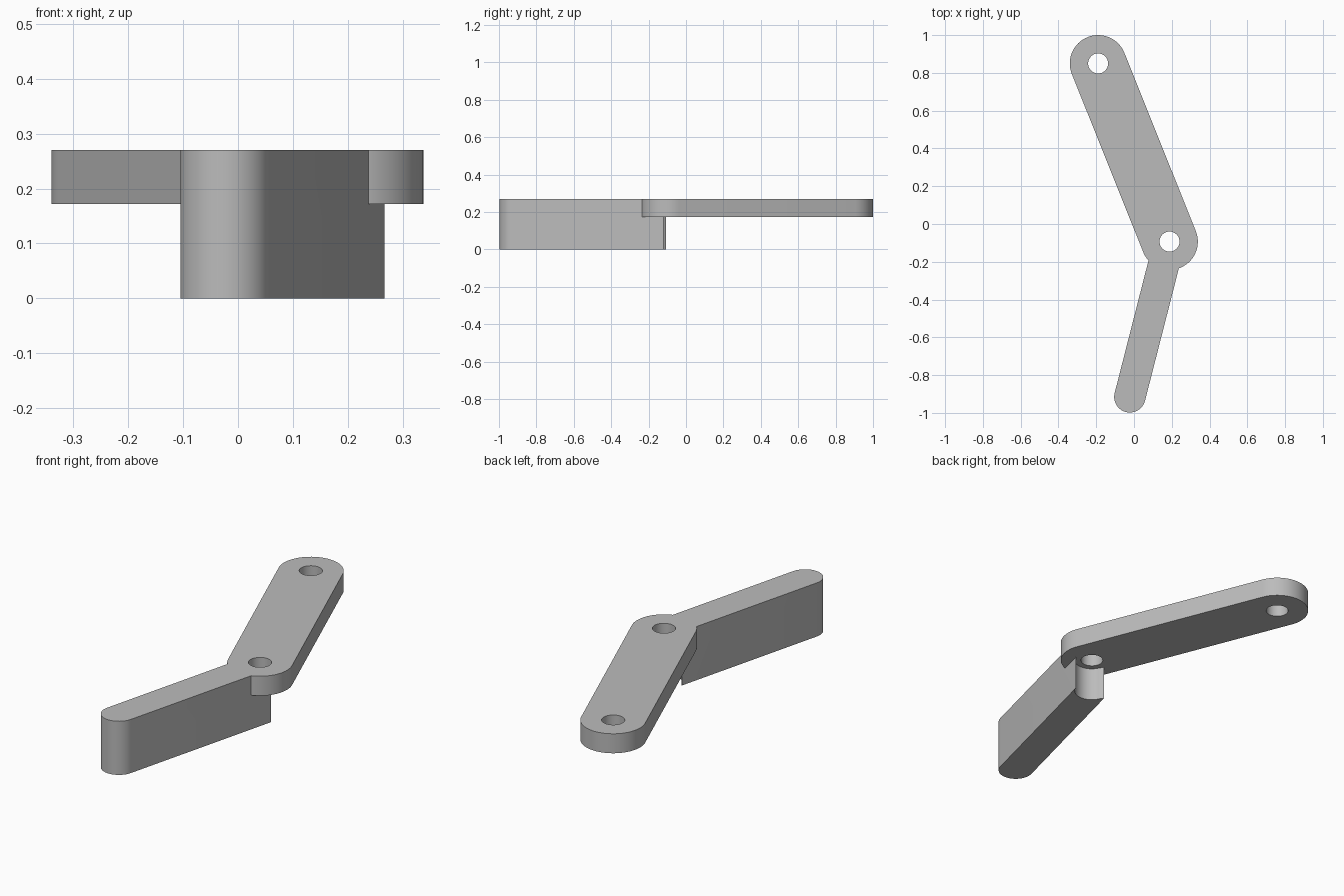
import bpy, bmesh
from math import cos, sin, pi, atan2, radians
from mathutils import Vector

cube = bpy.data.objects.get("Cube")
if cube:
    bpy.data.objects.remove(cube, do_unlink=True)

PIVOT = Vector((0.188, -0.093))
FAR = Vector((-0.19, 0.85))
TIP = Vector((-0.022, -0.915))
TOP, PLATE_BOTTOM = 0.27, 0.172
PLATE_R, BAR_R, HOLE_R = 0.15, 0.083, 0.053

grey = bpy.data.materials.new("light_grey")
grey.use_nodes = True
grey.diffuse_color = (0.5, 0.5, 0.5, 1)
grey.node_tree.nodes["Principled BSDF"].inputs["Base Color"].default_value = (0.5, 0.5, 0.5, 1)


def arc(center, radius, start, end, steps=32):
    """Points along an arc, angles in radians."""
    return [center + radius * Vector((cos(a), sin(a)))
            for a in (start + (end - start) * i / steps for i in range(steps + 1))]


def prism(name, outline, z0, z1):
    """Extrude a closed outline between two heights."""
    bm = bmesh.new()
    face = bm.faces.new([bm.verts.new((p.x, p.y, z0)) for p in outline])
    new = bmesh.ops.extrude_face_region(bm, geom=[face])["geom"]
    bmesh.ops.translate(bm, vec=(0, 0, z1 - z0),
                        verts=[v for v in new if isinstance(v, bmesh.types.BMVert)])
    bmesh.ops.recalc_face_normals(bm, faces=bm.faces)
    mesh = bpy.data.meshes.new(name)
    bm.to_mesh(mesh)
    bm.free()
    mesh.materials.append(grey)
    obj = bpy.data.objects.new(name, mesh)
    bpy.context.collection.objects.link(obj)
    return obj


def combine(target, other, operation):
    """Apply a boolean and remove the helper."""
    mod = target.modifiers.new("join", 'BOOLEAN')
    mod.operation, mod.solver, mod.object = operation, 'EXACT', other
    bpy.context.view_layer.objects.active = target
    bpy.ops.object.modifier_apply(modifier=mod.name)
    bpy.data.objects.remove(other, do_unlink=True)


# Flat plate with two rounded ends
along = FAR - PIVOT
ang = atan2(along.y, along.x)
outline = (arc(FAR, PLATE_R, ang - pi / 2, ang + pi / 2)
           + arc(PIVOT, PLATE_R, ang + pi / 2, ang + 3 * pi / 2))
lever = prism("pivot_lever", outline, PLATE_BOTTOM, TOP)

# Tall handle bar: rounded tip, hollowed end with clearance around the pivot
axis = (PIVOT - TIP).normalized()
side = Vector((axis.y, -axis.x))
bar_ang = atan2(axis.y, axis.x)
left_corner = PIVOT - side * BAR_R - axis * 0.036
right_corner = PIVOT + side * BAR_R - axis * 0.006
outline = (arc(TIP, BAR_R, bar_ang + pi / 2, bar_ang + 3 * pi / 2)
           + [right_corner]
           + arc(PIVOT, BAR_R - 0.0005, radians(340), ang + pi / 2, 24)
           + [left_corner])
bar = prism("handle_bar", outline, 0, TOP)
combine(lever, bar, 'UNION')

# Pin holes through the plate
for center in (FAR, PIVOT):
    cutter = prism("hole_cutter", arc(center, HOLE_R, 0, 2 * pi * 47 / 48, 47), -0.1, TOP + 0.1)
    combine(lever, cutter, 'DIFFERENCE')

# Smooth round walls, crisp edges
bpy.ops.object.select_all(action='DESELECT')
lever.select_set(True)
bpy.context.view_layer.objects.active = lever
bpy.ops.object.shade_smooth_by_angle(angle=radians(30))
